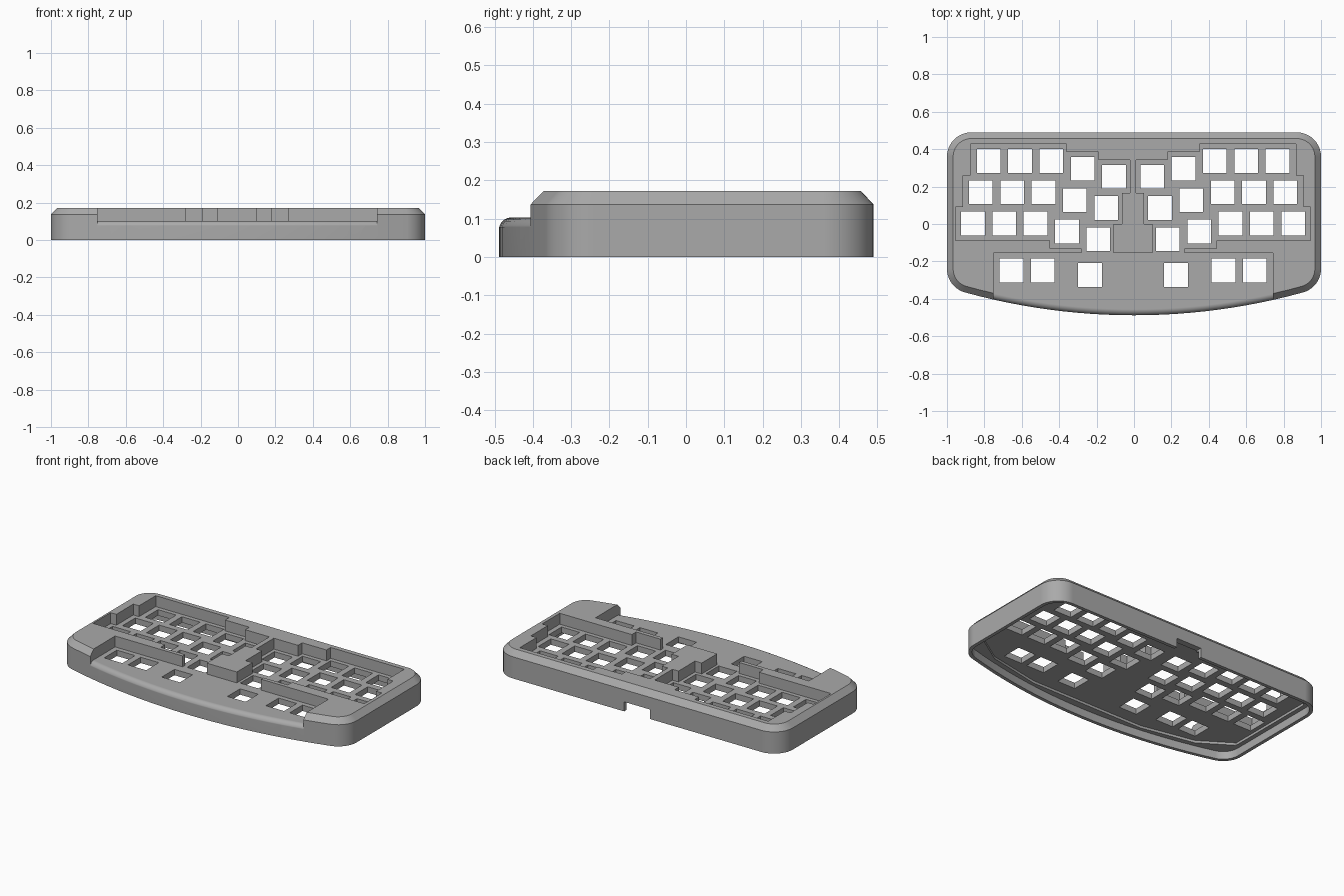
import bpy, bmesh, math

if "Cube" in bpy.data.objects:
    bpy.data.objects.remove(bpy.data.objects["Cube"])

MID = -0.005              # mirror line of the key layout
FLOOR, CEILING = 0.103, 0.066
CORNER, SWEEP = 0.13, 3.4  # corner radius, front curve radius
ARC_Y = -0.488 + SWEEP


def outline(inset, steps=10):
    """Case outline, counter-clockwise, moved inward by inset."""
    cx, by = 1 - CORNER, 0.49 - CORNER
    fy = ARC_Y - math.sqrt((SWEEP - CORNER) ** 2 - cx ** 2)
    tilt = math.atan2(cx, ARC_Y - fy)
    r, big = CORNER - inset, SWEEP - inset
    half = []
    for i in range(1, 13):                      # front sweep
        a = tilt * i / 12
        half.append((big * math.sin(a), ARC_Y - big * math.cos(a)))
    for i in range(1, steps + 1):               # front corner
        a = (tilt - math.pi / 2) * (1 - i / steps)
        a = -math.pi / 2 + tilt + (math.pi / 2 - tilt) * i / steps
        half.append((cx + r * math.cos(a), fy + r * math.sin(a)))
    for i in range(steps + 1):                  # back corner
        a = math.pi / 2 * i / steps
        half.append((cx + r * math.cos(a), by + r * math.sin(a)))
    return [(0, ARC_Y - big)] + half + [(-x, y) for x, y in reversed(half)]


def loft(bm, rings):
    """Closed solid through equal rings given as (points, z)."""
    loops = [[bm.verts.new((x, y, z)) for x, y in pts] for pts, z in rings]
    n = len(loops[0])
    for low, high in zip(loops, loops[1:]):
        for i in range(n):
            j = (i + 1) % n
            bm.faces.new((low[i], low[j], high[j], high[i]))
    bm.faces.new(loops[0][::-1])
    bm.faces.new(loops[-1])


def box(bm, x0, x1, y0, y1, z0, z1):
    pts = [(x0, y0), (x1, y0), (x1, y1), (x0, y1)]
    loft(bm, [(pts, z0), (pts, z1)])


def finish(name, bm):
    bmesh.ops.recalc_face_normals(bm, faces=bm.faces[:])
    mesh = bpy.data.meshes.new(name)
    bm.to_mesh(mesh)
    bm.free()
    obj = bpy.data.objects.new(name, mesh)
    bpy.context.collection.objects.link(obj)
    return obj


def cut(target, cutter):
    mod = target.modifiers.new("cut", 'BOOLEAN')
    mod.operation, mod.solver, mod.object = 'DIFFERENCE', 'EXACT', cutter
    bpy.context.view_layer.objects.active = target
    bpy.ops.object.modifier_apply(modifier=mod.name)
    bpy.data.objects.remove(cutter)


# Case body with chamfered top edge
bm = bmesh.new()
loft(bm, [(outline(0), 0), (outline(0), 0.137), (outline(0.033), 0.172)])
case = finish("keyboard_case", bm)

# Low front bay, with a rounded front edge left standing
bm = bmesh.new()
box(bm, MID - 0.747, MID + 0.747, -1, -0.155, 0.05, 0.5)
bay = finish("bay_cutter", bm)
bm = bmesh.new()
rings = [(outline(-0.001), 0)]
ROUND = 0.033
for i in range(9):
    a = math.pi / 2 * i / 8
    rings.append((outline(ROUND * (1 - math.cos(a)) - 0.001),
                  FLOOR - ROUND + ROUND * math.sin(a)))
loft(bm, rings)
cut(bay, finish("front_tier", bm))
cut(case, bay)

# Stepped key wells, one per hand
well = [(0.105, -0.2), (0.275, -0.2), (0.275, -0.13), (0.445, -0.13),
        (0.445, -0.087), (0.95, -0.087), (0.95, 0.09), (0.91, 0.09),
        (0.91, 0.26), (0.87, 0.26), (0.87, 0.427), (0.355, 0.427),
        (0.355, 0.385), (0.185, 0.385), (0.185, 0.343), (0.016, 0.343),
        (0.016, 0.165), (0.058, 0.165), (0.058, 0), (0.105, 0)]
bm = bmesh.new()
for side in (-1, 1):
    pts = [(MID + side * x, y) for x, y in well]
    loft(bm, [(pts, FLOOR), (pts, 0.5)])
cut(case, finish("well_cutter", bm))

# Hollow underside: wide opening, then a narrower straight-sided recess
bm = bmesh.new()
loft(bm, [(outline(0.022), -0.1), (outline(0.022), 0.05)])
cut(case, finish("underside_cutter", bm))
recess = [(0.4, -0.42), (0.75, -0.35), (0.95, -0.22), (0.95, 0.38), (0.88, 0.45)]
pts = recess + [(-x, y) for x, y in reversed(recess)]
bm = bmesh.new()
loft(bm, [(pts, 0.02), (pts, CEILING)])
cut(case, finish("recess_cutter", bm))

# Key switch openings
PITCH, DROP, HALF = 0.1675, 0.042, 0.0635
keys = [(0.23, -0.273), (0.483, -0.249), (0.65, -0.249)]
for row in range(3):
    for col in range(5):
        keys.append((0.102 + col * PITCH + row * DROP,
                     0.337 - row * PITCH - DROP * max(0, 2 - col)))
bm = bmesh.new()
for side in (-1, 1):
    for x, y in keys:
        x = MID + side * x
        box(bm, x - HALF, x + HALF, y - HALF, y + HALF, 0.01, 0.3)
cut(case, finish("key_cutter", bm))

# Cable notch in the back wall
bm = bmesh.new()
box(bm, -0.09, 0.09, 0.43, 0.6, -0.1, 0.06)
cut(case, finish("notch_cutter", bm))

# Material and shading
grey = bpy.data.materials.new("case_grey")
grey.use_nodes = True
colour = (0.4, 0.4, 0.4, 1)
grey.diffuse_color = colour
grey.node_tree.nodes["Principled BSDF"].inputs["Base Color"].default_value = colour
case.data.materials.clear()
case.data.materials.append(grey)
for face in case.data.polygons:
    face.material_index = 0
bpy.ops.object.select_all(action='DESELECT')
case.select_set(True)
bpy.context.view_layer.objects.active = case
bpy.ops.object.shade_smooth_by_angle(angle=math.radians(25))
weighted = case.modifiers.new("weighted_normals", 'WEIGHTED_NORMAL')
weighted.keep_sharp = True
